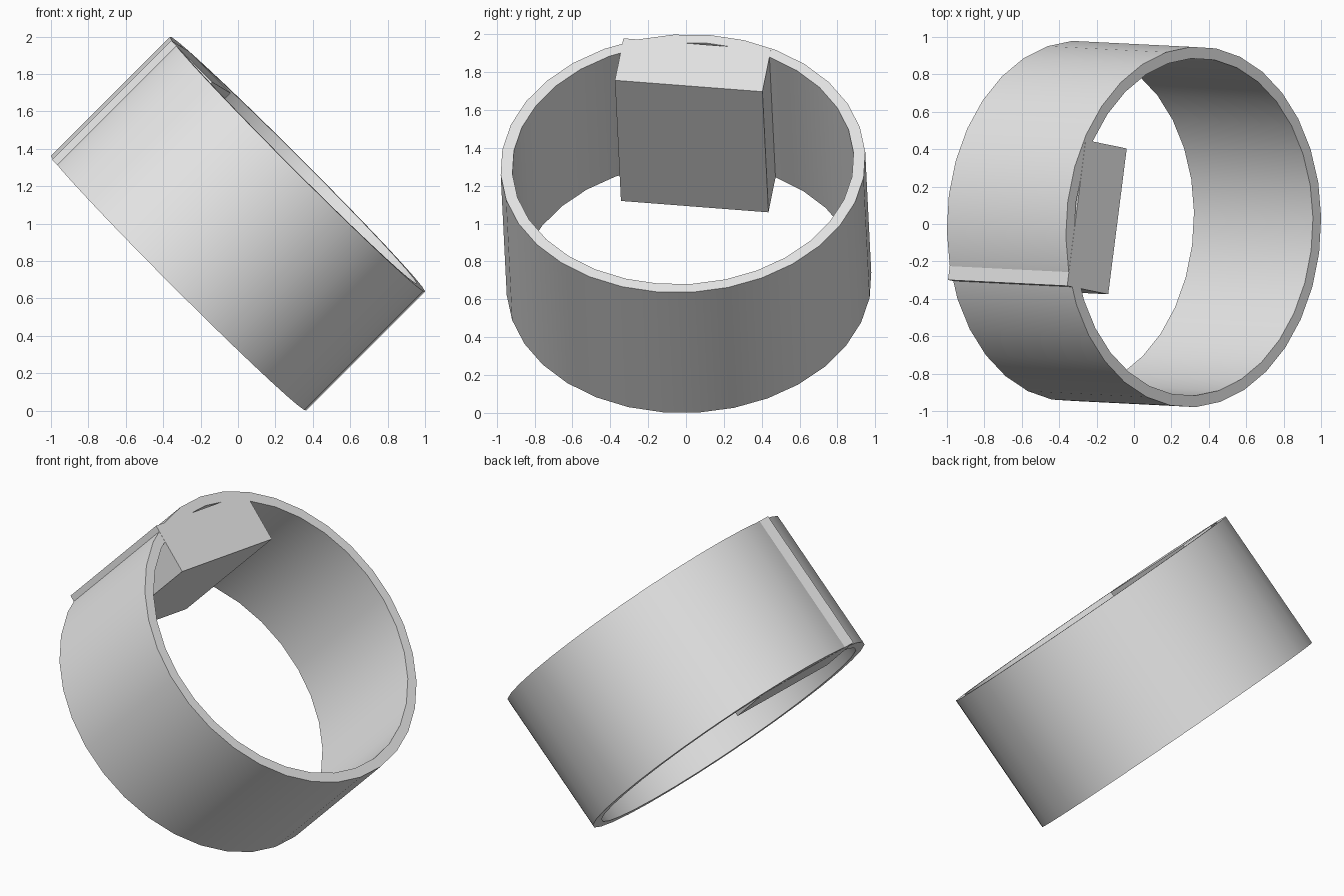
import bpy, bmesh
from math import pi, radians
from mathutils import Matrix, Vector

cube = bpy.data.objects.get("Cube")
if cube:
    bpy.data.objects.remove(cube, do_unlink=True)

OUTER, INNER, WIDTH, SEGMENTS = 0.965, 0.903, 0.9, 32

grey = bpy.data.materials.new("light grey")
grey.use_nodes = True
grey.diffuse_color = (0.8, 0.8, 0.8, 1)
grey.node_tree.nodes["Principled BSDF"].inputs["Base Color"].default_value = (0.8, 0.8, 0.8, 1)

# Shared tilted frame: local z is the ring axis, local y points to the block
axis = Vector((1, -0.05, 1)).normalized()
up = Vector((-1, 0, 1)).normalized()
side = up.cross(axis)
frame = Matrix((side, up, axis)).transposed().to_4x4()
frame = Matrix.Translation((0, 0, 1)) @ frame @ Matrix.Rotation(radians(-8.2), 4, 'Z')


def add_part(name, bm):
    bmesh.ops.recalc_face_normals(bm, faces=bm.faces)
    mesh = bpy.data.meshes.new(name)
    bm.to_mesh(mesh)
    bm.free()
    mesh.materials.append(grey)
    obj = bpy.data.objects.new(name, mesh)
    bpy.context.collection.objects.link(obj)
    obj.matrix_world = frame
    return obj


# Band: a rectangular section spun around the axis
bm = bmesh.new()
h = WIDTH / 2
section = [bm.verts.new((0, r, z)) for r, z in
           ((INNER, -h), (OUTER, -h), (OUTER, h), (INNER, h))]
edges = [bm.edges.new((section[i], section[(i + 1) % 4])) for i in range(4)]
bmesh.ops.spin(bm, geom=section + edges, cent=(0, 0, 0), axis=(0, 0, 1),
               angle=2 * pi, steps=SEGMENTS, use_merge=True)
bmesh.ops.remove_doubles(bm, verts=bm.verts, dist=0.0005)
band = add_part("ring_band", bm)

# Block: set into the inside of the band, one corner breaking through
bm = bmesh.new()
bmesh.ops.create_cube(bm, size=1)
bmesh.ops.scale(bm, verts=bm.verts, vec=(0.788, 0.315, WIDTH + 0.002))
bmesh.ops.translate(bm, verts=bm.verts, vec=(-0.0525, 0.7325, 0))
add_part("inner_block", bm)

# Smooth walls with crisp rims
bpy.ops.object.select_all(action='DESELECT')
band.select_set(True)
bpy.context.view_layer.objects.active = band
bpy.ops.object.shade_smooth_by_angle(angle=radians(30))
